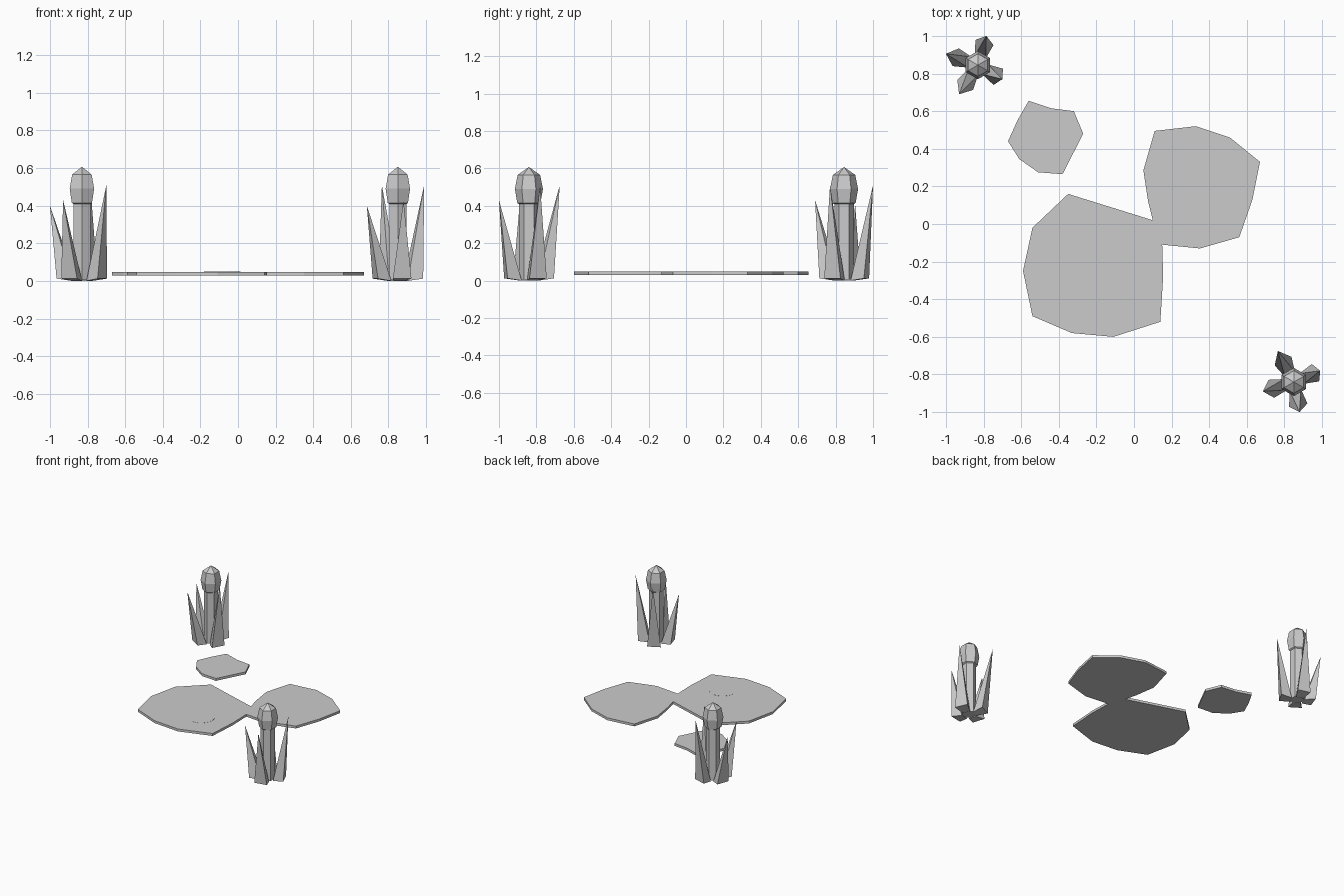
import bpy, bmesh
from math import cos, sin, tau
from mathutils import Vector

if "Cube" in bpy.data.objects:
    bpy.data.objects.remove(bpy.data.objects["Cube"], do_unlink=True)

# One plain grey for everything
grey = bpy.data.materials.new("plain_grey")
grey.use_nodes = True
grey.diffuse_color = (0.6, 0.6, 0.6, 1)
grey.node_tree.nodes["Principled BSDF"].inputs["Base Color"].default_value = (0.6, 0.6, 0.6, 1)


def finish(name, bm):
    bmesh.ops.recalc_face_normals(bm, faces=bm.faces)
    mesh = bpy.data.meshes.new(name)
    bm.to_mesh(mesh)
    bm.free()
    mesh.materials.append(grey)
    obj = bpy.data.objects.new(name, mesh)
    bpy.context.collection.objects.link(obj)
    return obj


def slab(name, outline, bottom, top):
    """Flat plate extruded upward from an outline."""
    bm = bmesh.new()
    base = bm.faces.new([bm.verts.new((x, y, bottom)) for x, y in outline])
    grown = bmesh.ops.extrude_face_region(bm, geom=[base], use_keep_orig=True)
    for v in grown["geom"]:
        if isinstance(v, bmesh.types.BMVert):
            v.co.z = top
    return finish(name, bm)


def lathe(name, profile, centre, sides=6):
    """Faceted turned shape with a vertex pointing along y."""
    bm = bmesh.new()
    rings = []
    for r, z in profile:
        rings.append([bm.verts.new((centre[0] + r * sin(tau * i / sides),
                                    centre[1] + r * cos(tau * i / sides), z))
                      for i in range(sides)])
    for low, high in zip(rings, rings[1:]):
        for i in range(sides):
            j = (i + 1) % sides
            bm.faces.new((low[i], low[j], high[j], high[i]))
    bm.faces.new(rings[0])
    bm.faces.new(rings[-1])
    bmesh.ops.remove_doubles(bm, verts=bm.verts, dist=0.0005)
    return finish(name, bm)


def leaf(name, centre, tip):
    """Four-sided spike leaning outward, with a tilted base."""
    c = Vector((centre[0], centre[1], 0))
    out = Vector((tip[0], tip[1], 0)).normalized()
    side = Vector((-out.y, out.x, 0))
    up = Vector((0, 0, 1))
    bm = bmesh.new()
    corners = [(0.045, -0.03, 0), (0.125, -0.05, 0.012),
               (0.125, 0.05, 0.012), (0.045, 0.03, 0)]
    base = [bm.verts.new(c + out * r + side * s + up * z) for r, s, z in corners]
    point = bm.verts.new(c + Vector(tip))
    bm.faces.new(base)
    for i in range(4):
        bm.faces.new((base[i], base[(i + 1) % 4], point))
    return finish(name, bm)


# Floating pads
LOW, HIGH = 0.029, 0.048
slab("large_pad", [(-.35, .16), (-.54, -.02), (-.59, -.25), (-.54, -.49), (-.33, -.58),
                   (-.11, -.6), (.14, -.52), (.155, -.28), (.15, -.11), (.10, .02)], LOW, HIGH)
slab("medium_pad", [(.10, .02), (.15, -.11), (.35, -.13), (.56, -.07), (.63, .13), (.67, .33),
                    (.51, .46), (.33, .52), (.11, .495), (.05, .285), (.075, .12)], LOW, HIGH)
slab("small_pad", [(-.56, .655), (-.44, .615), (-.32, .6), (-.27, .48), (-.38, .265),
                   (-.51, .275), (-.61, .345), (-.67, .44), (-.62, .55)], LOW, HIGH)

# Barely raised round spot on the large pad
lathe("pad_spot", [(0.097, 0.04), (0.097, HIGH + 0.001)], (-0.085, -0.34), 16)

# Two reeds: stem, seed head and four spiky leaves
reeds = {
    "back_reed": ((-.83, .845), [(-.17, .06, .40), (.045, .155, .51),
                                 (.13, -.075, .51), (-.1, -.155, .43)]),
    "front_reed": ((.85, -.84), [(-.165, -.05, .40), (-.085, .165, .51),
                                 (.14, .06, .51), (.03, -.16, .43)]),
}
for name, (centre, tips) in reeds.items():
    lathe(name + "_stem", [(0.052, 0.005), (0.052, 0.41)], centre)
    lathe(name + "_head", [(0.04, 0.40), (0.062, 0.415), (0.075, 0.49),
                           (0.06, 0.565), (0, 0.607)], centre)
    for i, tip in enumerate(tips):
        leaf(f"{name}_leaf_{i + 1}", centre, tip)
